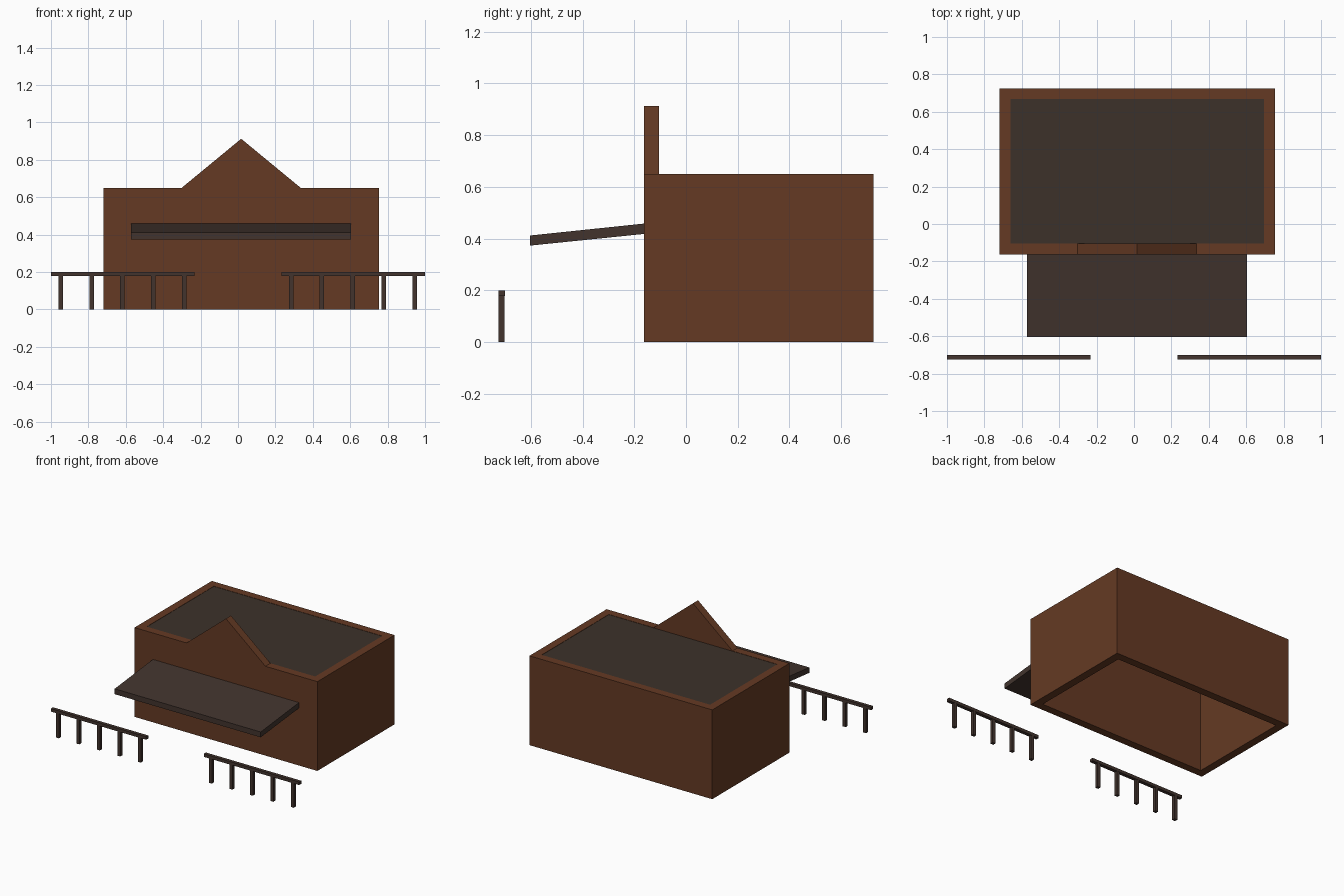
import bpy
import bmesh
from mathutils import Vector

cube = bpy.data.objects.get("Cube")
if cube:
    bpy.data.objects.remove(cube, do_unlink=True)


def material(name, rgb):
    mat = bpy.data.materials.new(name)
    mat.use_nodes = True
    color = (*rgb, 1.0)
    mat.diffuse_color = color
    mat.node_tree.nodes["Principled BSDF"].inputs["Base Color"].default_value = color
    return mat


BROWN = material("brown_wood", (0.130, 0.042, 0.017))
DARK = material("dark_wood", (0.054, 0.034, 0.027))
ROOF = material("roof_grey_brown", (0.046, 0.031, 0.023))


def prism(name, points, offset, mat):
    """Extrude a flat polygon along an offset into a closed solid."""
    bm = bmesh.new()
    face = bm.faces.new([bm.verts.new(p) for p in points])
    result = bmesh.ops.extrude_face_region(bm, geom=[face], use_keep_orig=True)
    moved = [v for v in result["geom"] if isinstance(v, bmesh.types.BMVert)]
    bmesh.ops.translate(bm, verts=moved, vec=Vector(offset))
    bmesh.ops.recalc_face_normals(bm, faces=bm.faces)
    mesh = bpy.data.meshes.new(name)
    bm.to_mesh(mesh)
    bm.free()
    mesh.materials.append(mat)
    obj = bpy.data.objects.new(name, mesh)
    bpy.context.collection.objects.link(obj)
    return obj


def box(name, x, y, z, mat):
    base = [(x[0], y[0], z[0]), (x[1], y[0], z[0]), (x[1], y[1], z[0]), (x[0], y[1], z[0])]
    return prism(name, base, (0, 0, z[1] - z[0]), mat)


# Building shell, open underneath
CX, HALF = 0.017, 0.736
FRONT, BACK = -0.163, 0.725
TOP, WALL = 0.65, 0.058
left, right = CX + HALF, CX - HALF

# Front wall with its pointed gable
facade = [(-HALF, 0), (HALF, 0), (HALF, TOP), (0.318, TOP),
          (0, 0.912), (-0.318, TOP), (-HALF, TOP)]
prism("front_wall", [(CX + x, FRONT, z) for x, z in facade], (0, WALL, 0), BROWN)
box("back_wall", (right, left), (BACK - WALL, BACK), (0, TOP), BROWN)
side_y = (FRONT + WALL, BACK - WALL)
box("right_wall", (right, right + WALL), side_y, (0, TOP), BROWN)
box("left_wall", (left - WALL, left), side_y, (0, TOP), BROWN)

# Flat roof set between the walls
box("flat_roof", (right + WALL, left - WALL), side_y, (TOP - 0.05, TOP - 0.002), ROOF)

# Sloping awning over the entrance
awning = [(-0.603, 0.373), (FRONT, 0.418), (FRONT, 0.458), (-0.603, 0.412)]
prism("awning", [(CX - 0.588, y, z) for y, z in awning], (1.176, 0, 0), DARK)

# Two hitching rails in front
for side, start in (("right", -1.0), ("left", 0.232)):
    box(side + "_rail", (start, start + 0.768), (-0.725, -0.7), (0.178, 0.2), DARK)
    for i in range(5):
        x = start + 0.052 + i * 0.165
        box(f"{side}_rail_post_{i + 1}", (x - 0.012, x + 0.012),
            (-0.724, -0.701), (0, 0.178), DARK)
